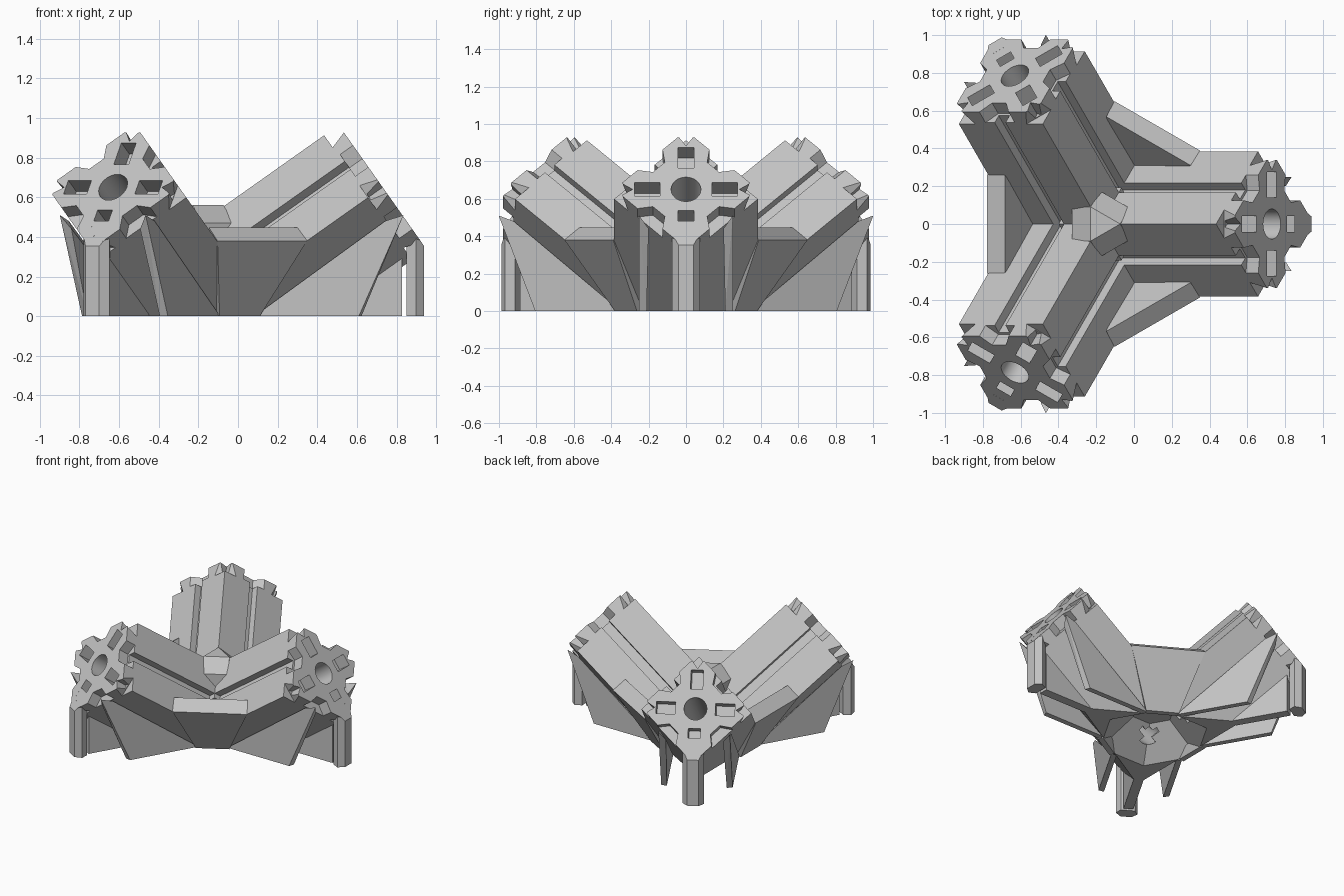
import bpy, bmesh, math
from mathutils import Vector

cube = bpy.data.objects.get("Cube")
if cube:
    bpy.data.objects.remove(cube, do_unlink=True)

CENTER = (-0.177, 0, 0)      # vertical axis shared by the three arms
TILT = math.atan(math.sqrt(0.5))
LENGTH, HALF = 1.111, 0.272  # arm length, half width of its square section
GROOVE, FLOOR = 0.035, 0.22  # groove half width and floor distance from the axis
END = LENGTH + 0.05
U = Vector((math.cos(TILT), 0, math.sin(TILT)))
V = Vector((-math.sin(TILT), 0, math.cos(TILT)))
W = Vector((0, 1, 0))

grey = bpy.data.materials.new("plain_grey")
grey.use_nodes = True
grey.diffuse_color = (0.55, 0.55, 0.55, 1)
grey.node_tree.nodes["Principled BSDF"].inputs["Base Color"].default_value = grey.diffuse_color


def finish(name, bm):
    """Turn a bmesh into a grey object."""
    bmesh.ops.recalc_face_normals(bm, faces=bm.faces[:])
    mesh = bpy.data.meshes.new(name)
    bm.to_mesh(mesh)
    bm.free()
    mesh.materials.append(grey)
    obj = bpy.data.objects.new(name, mesh)
    bpy.context.collection.objects.link(obj)
    return obj


def hull(name, points):
    """Solid convex block through the given points."""
    bm = bmesh.new()
    for p in points:
        bm.verts.new(p)
    out = bmesh.ops.convex_hull(bm, input=bm.verts[:])
    loose = [g for g in out["geom_interior"] if isinstance(g, bmesh.types.BMVert)]
    bmesh.ops.delete(bm, geom=loose, context='VERTS')
    bmesh.ops.dissolve_limit(bm, angle_limit=0.01, verts=bm.verts[:], edges=bm.edges[:])
    return finish(name, bm)


def on_arm(u, r, t, angle):
    """Point at length u, r out from the arm's axis at an angle, t sideways."""
    c, s = math.cos(angle), math.sin(angle)
    return Vector((0, 0, 0.009)) + U * u + W * (r * c - t * s) + V * (r * s + t * c)


def prism(name, u0, u1, profile, angle=0):
    return hull(name, [on_arm(u, r, t, angle) for u in (u0, u1) for r, t in profile])


def three_times(obj, first_turn=0):
    """Place the part and two copies around the centre."""
    for i in range(3):
        part = obj if i == 0 else obj.copy()
        if i:
            bpy.context.collection.objects.link(part)
            part.name = obj.name + "_" + str(i + 1)
        part.location = CENTER
        part.rotation_euler.z = first_turn + i * math.tau / 3


# Square arm standing on its edge, grooved along its two upper faces
bm = bmesh.new()
outline = []
for i in range(4):
    section = [(HALF, -HALF)]
    if i < 2:
        section += [(HALF, -GROOVE), (FLOOR, -GROOVE), (FLOOR, GROOVE), (HALF, GROOVE)]
    outline += [bm.verts.new(on_arm(0, r, t, math.pi / 4 + i * math.pi / 2)) for r, t in section]
base = bm.faces.new(outline)
extruded = bmesh.ops.extrude_face_region(bm, geom=[base], use_keep_orig=True)
bmesh.ops.translate(bm, vec=U * LENGTH,
                    verts=[g for g in extruded["geom"] if isinstance(g, bmesh.types.BMVert)])
arm = finish("arm", bm)

# Cutters: ground, bore, hollow under the hub
bore = [(0.08 * math.cos(a), 0.08 * math.sin(a)) for a in (i * math.tau / 24 for i in range(24))]
cutters = [
    hull("ground_cutter", [(x, y, z) for x in (-2, 2) for y in (-2, 2) for z in (-1, 0)]),
    prism("bore_cutter", 0.1, END, bore),
    hull("hub_cutter", [(r * math.cos(i * math.pi / 3), r * math.sin(i * math.pi / 3), z)
                        for i in range(6) for r, z in ((0.42, -0.02), (0.15, 0.2))]),
]
for i in range(4):
    corner = i * math.pi / 2
    # Clipped corner with a valley, slot and tapered pocket at the arm's end
    cutters.append(hull("corner_cutter", [on_arm(u, r, t, corner) for t in (-0.2, 0.2)
                                          for u, r in ((LENGTH - 0.09, 0.31), (END, 0.355),
                                                       (LENGTH - 0.09, 0.5), (END, 0.5))]))
    cutters.append(prism("valley_cutter", LENGTH - 0.085, END + 0.01,
                         [(0.285, 0), (0.36, -0.05), (0.36, 0.05)], corner))
    cutters.append(prism("slot_cutter", LENGTH - 0.1, END + 0.02,
                         [(r, t) for r in (0.14, 0.275) for t in (-0.043, 0.043)], corner))
    cutters.append(prism("pocket_cutter", LENGTH - 0.08, END + 0.03,
                         [(0.205, -0.045), (0.205, 0.045), (0.32, -0.13), (0.32, 0.13)],
                         corner + math.pi / 4))

for c in cutters:
    c.hide_render = True
    mod = arm.modifiers.new(c.name, 'BOOLEAN')
    mod.operation = 'DIFFERENCE'
    mod.solver = 'EXACT'
    mod.object = c
bpy.context.view_layer.update()
cut_mesh = bpy.data.meshes.new_from_object(arm.evaluated_get(bpy.context.evaluated_depsgraph_get()))
arm.modifiers.clear()
arm.data = cut_mesh
for c in cutters:
    bpy.data.objects.remove(c, do_unlink=True)

bpy.ops.object.select_all(action='DESELECT')
arm.select_set(True)
bpy.context.view_layer.objects.active = arm
bpy.ops.object.shade_smooth_by_angle(angle=math.radians(25))
three_times(arm)

# Thin support fins under both sides of each arm
for side, name in ((-1, "right_fin"), (1, "left_fin")):
    fin = hull(name, [(x, side * y, z) for x, y, z in (
        (0.26, 0.25, 0), (0.787, 0.25, 0), (0.80, 0.21, 0), (1.012, 0.25, 0.51),
        (0.98, 0.2, 0.44), (0.29, 0.21, 0), (0.92, 0.25, 0.48))])
    three_times(fin)

# Central gusset between the lower edge of each arm and its foot
three_times(hull("gusset", [(x, y, z) for y in (-0.035, 0.035) for x, z in (
    (0.6, 0), (1.005, 0), (1.005, 0.32), (0.66, 0.06))]))

# Upright foot under each arm's tip
foot = []
for x, y in ((1.027, 0.05), (1.075, 0.075), (1.117, 0.04)):
    top = 0.65 - (x - 0.907) * math.sqrt(2)
    foot += [(x, s * y, z) for s in (-1, 1) for z in (0, top)]
three_times(hull("foot", foot))

# Sloped web between neighbouring arms: radius, height, half length
web = hull("web", [(r, s * t, z) for s in (-1, 1) for r, z, t in (
    (0.371, 0, 0.117), (0.60, 0.38, 0.261), (0.507, 0.447, 0.258),
    (0.352, 0.216, 0.03), (0.31, 0.06, 0.1), (0.33, 0, 0.11))])
three_times(web, math.pi / 3)

# Hub cap: triangular top, six-sided base
cap = []
for i in range(3):
    a = i * math.tau / 3
    cap.append((0.104 * math.cos(a), 0.104 * math.sin(a), 0.56))
    out = a + math.pi / 3
    for t in (-0.09, 0.09):
        for z in (0.47, 0.36):
            cap.append((0.15 * math.cos(out) - t * math.sin(out),
                        0.15 * math.sin(out) + t * math.cos(out), z))
hull("hub_cap", cap).location = CENTER
